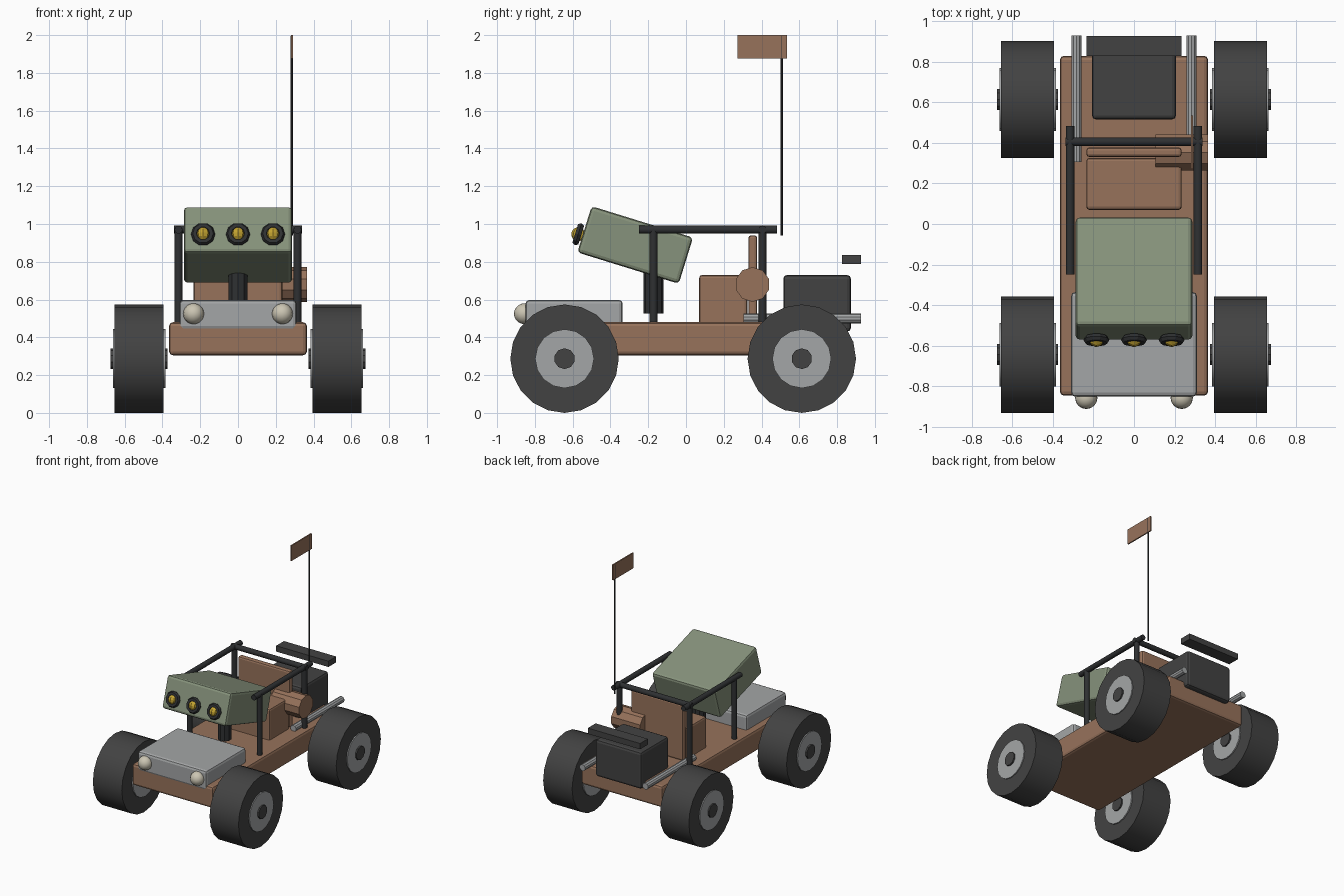
import bpy
import math
from mathutils import Vector, Matrix

default = bpy.data.objects.get("Cube")
if default:
    bpy.data.objects.remove(default, do_unlink=True)


def material(name, r, g, b):
    m = bpy.data.materials.new(name)
    m.use_nodes = True
    m.diffuse_color = (r, g, b, 1)
    node = next(n for n in m.node_tree.nodes if n.type == 'BSDF_PRINCIPLED')
    node.inputs["Base Color"].default_value = (r, g, b, 1)
    return m


BROWN = material("tan brown", 0.31, 0.17, 0.105)
GREEN = material("olive green", 0.24, 0.29, 0.20)
GREY = material("light grey", 0.37, 0.38, 0.385)
DARK = material("dark rubber", 0.055, 0.055, 0.055)
BLACK = material("black steel", 0.028, 0.03, 0.032)
CREAM = material("lamp cream", 0.60, 0.56, 0.45)
YELLOW = material("lamp yellow", 0.55, 0.37, 0.03)


def finish(name, mat, smooth=True):
    ob = bpy.context.object
    ob.name = name
    ob.data.materials.clear()
    ob.data.materials.append(mat)
    if smooth:
        bpy.ops.object.shade_smooth_by_angle(angle=math.radians(32))
    return ob


def box(name, mat, low, high, bevel=0.0, tilt=0.0):
    """Box between two corners, with softened edges, tilted about x."""
    low, high = Vector(low), Vector(high)
    bpy.ops.mesh.primitive_cube_add(size=1, location=(low + high) / 2)
    ob = bpy.context.object
    ob.data.transform(Matrix.Diagonal((*(high - low), 1)))
    ob.rotation_euler.x = tilt
    if bevel:
        mod = ob.modifiers.new("soft edges", 'BEVEL')
        mod.width = bevel
        mod.segments = 2
    return finish(name, mat, False)


def rod(name, mat, start, end, radius, sides=12, smooth=True):
    """Cylinder between two points."""
    start, end = Vector(start), Vector(end)
    axis = end - start
    bpy.ops.mesh.primitive_cylinder_add(vertices=sides, radius=radius,
                                        depth=axis.length,
                                        location=(start + end) / 2)
    bpy.context.object.rotation_euler = axis.to_track_quat('Z', 'Y').to_euler()
    return finish(name, mat, smooth)


def ball(name, mat, centre, radius, segments, rings):
    bpy.ops.mesh.primitive_uv_sphere_add(segments=segments, ring_count=rings,
                                         radius=radius, location=centre)
    return finish(name, mat, segments > 10)


SIDES = (("left", 1), ("right", -1))

# Body, hood, engine and rear wing
box("chassis", BROWN, (-0.365, -0.845, 0.305), (0.365, 0.828, 0.48), 0.02)
box("hood", GREY, (-0.31, -0.85, 0.44), (0.31, -0.335, 0.598), 0.02)
box("engine_block", DARK, (-0.207, 0.515, 0.43), (0.207, 0.873, 0.73), 0.02)
box("rear_wing", DARK, (-0.235, 0.826, 0.788), (0.235, 0.926, 0.835))

# Seat and bedroll
box("seat", BROWN, (-0.235, 0.07, 0.44), (0.235, 0.325, 0.73), 0.015)
box("seat_back", BROWN, (-0.235, 0.33, 0.48), (0.235, 0.377, 0.94), 0.015)
rod("bedroll", BROWN, (0.105, 0.352, 0.68), (0.365, 0.352, 0.68),
    0.092, 10, False)

# Wheels with hubs and caps
for end, y in (("front", -0.643), ("rear", 0.613)):
    for side, s in SIDES:
        for part, mat, a, b, r, n in (
                ("tyre", DARK, 0.395, 0.655, 0.287, 20),
                ("hub", GREY, 0.385, 0.663, 0.156, 16),
                ("hub_cap", DARK, 0.373, 0.675, 0.055, 10)):
            rod(f"{end}_{side}_{part}", mat, (s * a, y, 0.287),
                (s * b, y, 0.287), r, n)

# Headlights, exhausts and roll cage sides
for side, s in SIDES:
    ball(f"{side}_headlight", CREAM, (s * 0.235, -0.856, 0.525), 0.055, 16, 10)
    rod(f"{side}_exhaust", GREY, (s * 0.283, 0.305, 0.5),
        (s * 0.283, 0.927, 0.5), 0.026, 10)
    x = s * 0.315
    rod(f"{side}_top_rail", BLACK, (x, -0.248, 0.97), (x, 0.483, 0.97), 0.021)
    for end, y in (("front", -0.172), ("rear", 0.405)):
        rod(f"{side}_{end}_post", BLACK, (x, y, 0.46), (x, y, 0.975), 0.021)
rod("cage_crossbar", BLACK, (-0.338, 0.405, 0.97), (0.338, 0.405, 0.97), 0.021)

# Tilted head on its neck
tilt = -0.3
head = box("head", GREEN, (-0.287, -0.55, 0.761), (0.287, 0.012, 1.017),
           0.02, tilt)
rod("neck", BLACK, (0, -0.172, 0.525), (0, -0.172, 0.8), 0.052, 10)

# Three lamps across the face of the head
turn = Matrix.Rotation(tilt, 3, 'X')
for name, x in (("right", -0.185), ("middle", 0), ("left", 0.185)):
    spot = head.location + turn @ Vector((x, -0.305, -0.035))
    bpy.ops.mesh.primitive_torus_add(major_segments=10, minor_segments=6,
                                     major_radius=0.045, minor_radius=0.019,
                                     location=spot)
    bpy.context.object.rotation_euler.x = math.pi / 2 + tilt
    finish(f"{name}_lamp_ring", BLACK, False)
    lamp = ball(f"{name}_lamp", YELLOW, spot, 0.037, 8, 6)
    lamp.rotation_euler.x = tilt

# Antenna with flag
rod("antenna", BLACK, (0.285, 0.507, 0.94), (0.285, 0.507, 1.995), 0.006, 8)
box("flag", BROWN, (0.28, 0.272, 1.875), (0.29, 0.535, 2.0))
